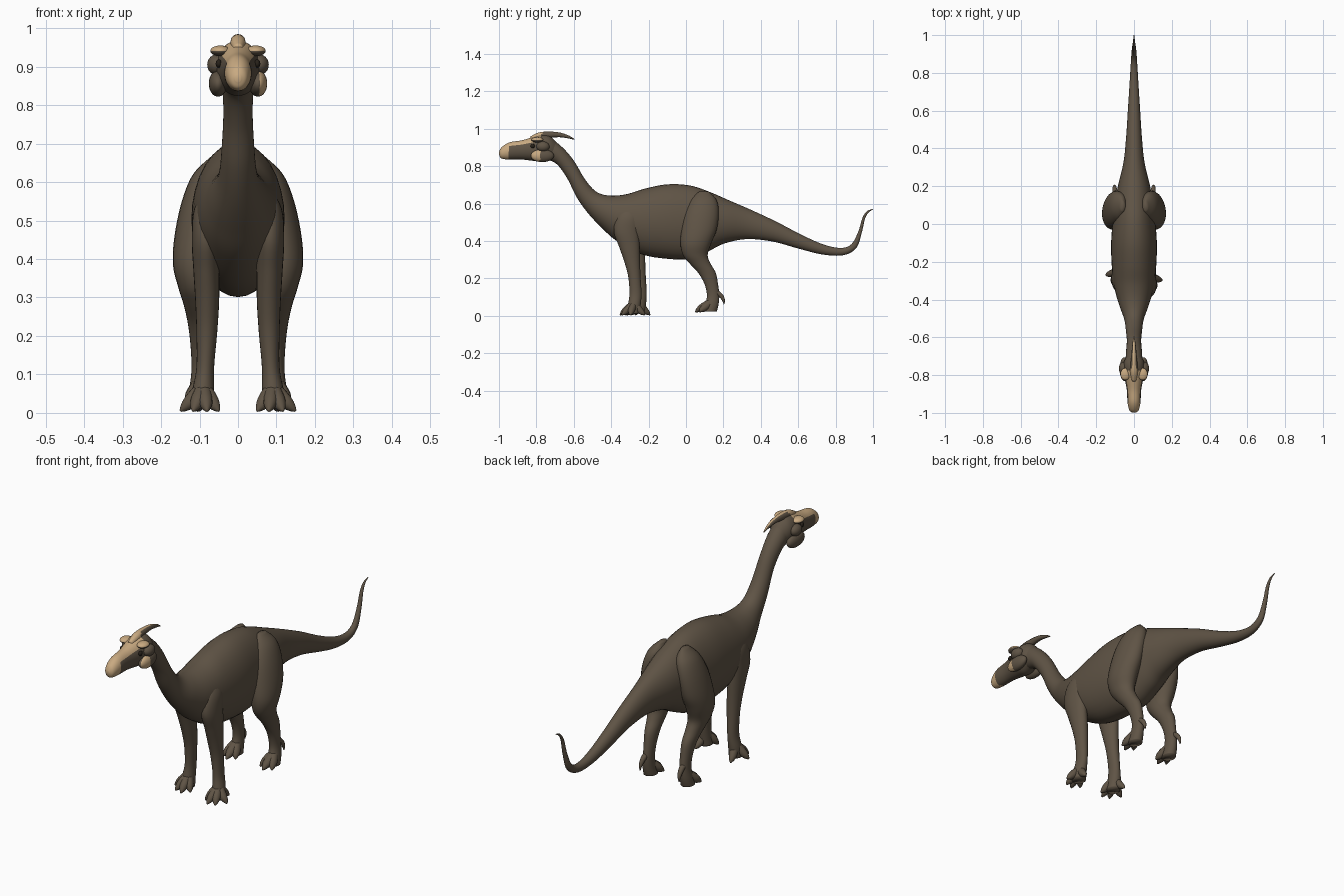
import bpy
import bmesh
import math
from mathutils import Vector

cube = bpy.data.objects.get("Cube")
if cube:
    bpy.data.objects.remove(cube, do_unlink=True)


def material(name, colour):
    mat = bpy.data.materials.new(name)
    mat.use_nodes = True
    mat.diffuse_color = (*colour, 1)
    mat.node_tree.nodes["Principled BSDF"].inputs["Base Color"].default_value = (*colour, 1)
    return mat


hide = material("brown hide", (0.115, 0.088, 0.06))
bone = material("tan bone", (0.58, 0.40, 0.22))
dark = material("dark eye", (0.02, 0.015, 0.01))


def smooth_rows(rows, steps):
    """Resample station rows with a Catmull-Rom spline."""
    result = []
    last = len(rows) - 1
    for i in range(last):
        a, b, c, d = (rows[max(0, min(last, i + k))] for k in (-1, 0, 1, 2))
        for s in range(steps):
            t = s / steps
            result.append([
                q + t / 2 * (r - p + t * (2 * p - 5 * q + 4 * r - w + t * (3 * (q - r) + w - p)))
                for p, q, r, w in zip(a, b, c, d)])
    result.append(rows[last])
    return result


def ring(centre, axis_a, axis_b, sides):
    angles = [math.tau * i / sides for i in range(sides)]
    return [centre + axis_a * math.cos(t) + axis_b * math.sin(t) for t in angles]


def spine_rings(rows, sides=32, steps=6):
    """Rows hold top y, top z, bottom y, bottom z and half width."""
    rings = []
    for ty, tz, by, bz, w in smooth_rows(rows, steps):
        top, bottom = Vector((0, ty, tz)), Vector((0, by, bz))
        rings.append(ring((top + bottom) / 2, Vector((w, 0, 0)), (top - bottom) / 2, sides))
    return rings


def leg_rings(rows, side, shift):
    """Rows hold x, y, z and the two radii of a level ring."""
    return [ring(Vector((side * x, y + shift, z)), Vector((rx, 0, 0)), Vector((0, ry, 0)), 24)
            for x, y, z, rx, ry in smooth_rows(rows, 5)]


def tube_rings(rows, sides=12, steps=4, floor=0.0):
    """Rows hold x, y, z and radius along a path."""
    rows = smooth_rows(rows, steps)
    rings = []
    for i, (x, y, z, r) in enumerate(rows):
        ahead = Vector(rows[min(i + 1, len(rows) - 1)][:3])
        along = (ahead - Vector(rows[max(i - 1, 0)][:3])).normalized()
        across = along.cross(Vector((0, 0, 1))).normalized()
        points = ring(Vector((x, y, z)), across * r, across.cross(along) * r, sides)
        for p in points:
            p.z = max(p.z, floor)
        rings.append(points)
    return rings


def finish(name, bm, rule=None, base=hide):
    """Store the mesh, shade it smooth and paint faces that meet the rule."""
    bmesh.ops.recalc_face_normals(bm, faces=bm.faces)
    for face in bm.faces:
        face.smooth = True
        if rule and rule(face.calc_center_median(), face.normal):
            face.material_index = 1
    mesh = bpy.data.meshes.new(name)
    bm.to_mesh(mesh)
    bm.free()
    mesh.materials.append(base)
    mesh.materials.append(bone)
    obj = bpy.data.objects.new(name, mesh)
    bpy.context.scene.collection.objects.link(obj)
    return obj


def loft(name, shells, rule=None):
    bm = bmesh.new()
    for rings in shells:
        loops = [[bm.verts.new(p) for p in points] for points in rings]
        for a, b in zip(loops, loops[1:]):
            for i in range(len(a)):
                bm.faces.new((a[i - 1], a[i], b[i], b[i - 1]))
        bm.faces.new(loops[0])
        bm.faces.new(loops[-1])
    return finish(name, bm, rule)


def blob(name, centre, size, rule=None, base=hide):
    bm = bmesh.new()
    bmesh.ops.create_uvsphere(bm, u_segments=32, v_segments=20, radius=1)
    for v in bm.verts:
        v.co = Vector(c + s * p for c, s, p in zip(centre, size, v.co))
    return finish(name, bm, rule, base)


# Neck, trunk and tail in one sweep
loft("body", [spine_rings([
    (-.77, .95, -.775, .85, .045), (-.72, .945, -.74, .835, .045),
    (-.66, .90, -.69, .81, .042), (-.60, .83, -.635, .735, .038),
    (-.54, .73, -.585, .635, .043), (-.48, .664, -.525, .55, .052),
    (-.41, .643, -.45, .47, .078), (-.32, .65, -.37, .40, .102),
    (-.22, .68, -.24, .33, .117), (-.10, .703, -.10, .305, .121),
    (.02, .697, .02, .305, .112), (.12, .665, .12, .345, .10),
    (.22, .622, .20, .385, .083), (.34, .57, .32, .41, .055),
    (.48, .505, .46, .398, .041), (.62, .432, .60, .36, .032),
    (.74, .38, .73, .328, .024), (.83, .363, .84, .324, .018),
    (.885, .384, .91, .362, .014), (.921, .45, .939, .442, .011),
    (.944, .525, .956, .515, .008), (.968, .56, .974, .55, .005),
    (1, .572, 1, .569, .002)])])

# Skull with a bony muzzle and crown
loft("head", [spine_rings([
    (-.999, .878, -.999, .86, .008), (-.985, .902, -.988, .842, .024),
    (-.945, .927, -.95, .836, .034), (-.88, .938, -.88, .836, .038),
    (-.82, .955, -.82, .829, .049), (-.775, .967, -.775, .824, .058),
    (-.73, .962, -.735, .834, .054), (-.69, .925, -.70, .835, .036)])],
    lambda c, n: c.y < -.945 or (c.y < -.775 and n.z > .4))

# Backswept crest spike
loft("crest", [tube_rings([
    (0, -.83, .946, .012), (0, -.785, .96, .02), (0, -.74, .967, .018),
    (0, -.68, .968, .013), (0, -.63, .957, .008), (0, -.597, .943, .002)])],
    lambda c, n: c.y < -.77 or n.z > .75)

for side, label in ((1, "left"), (-1, "right")):
    # Brow, jaw and eye
    blob(label + "_brow", (side * .046, -.795, .941), (.026, .032, .014),
         lambda c, n: n.z > -.1)
    blob(label + "_cheek", (side * .052, -.768, .856), (.024, .062, .034),
         lambda c, n: c.x > .055 and -.835 < c.y < -.78 and c.z < .885)
    blob(label + "_temple", (side * .055, -.765, .905), (.025, .035, .027))
    blob(label + "_eye", (side * .05, -.82, .908), (.008, .012, .011), base=dark)

    # Foreleg, one stepping slightly ahead
    shift = -.008 if side > 0 else .02
    loft(label + "_front_leg", [leg_rings([
        (.07, -.29, .59, .012, .03), (.08, -.30, .53, .034, .062),
        (.083, -.31, .45, .037, .068), (.082, -.295, .37, .034, .055),
        (.08, -.28, .29, .031, .042), (.081, -.268, .21, .027, .033),
        (.085, -.262, .12, .023, .032), (.09, -.268, .06, .028, .034),
        (.09, -.275, .012, .03, .034)], side, shift)])
    toes = []
    for x, y in ((.05, -.315), (.08, -.345), (.117, -.335), (.15, -.29), (.105, -.212)):
        toes.append(tube_rings([
            (side * .09, -.268 + shift, .07, .018),
            (side * (.09 + x) / 2, (y - .275) / 2 + shift, .034, .019),
            (side * (.2 * .09 + .8 * x), .8 * y - .055 + shift, .016, .013),
            (side * x, y + shift, .005, .003)]))
    loft(label + "_front_toes", toes)

    # Hind leg with a heavy thigh
    loft(label + "_hind_leg", [leg_rings([
        (.06, .095, .665, .012, .025), (.075, .095, .62, .042, .068),
        (.093, .085, .55, .053, .09), (.107, .07, .46, .058, .094),
        (.113, .052, .385, .056, .082), (.109, .05, .325, .046, .066),
        (.104, .075, .28, .037, .056), (.10, .112, .23, .03, .047),
        (.098, .135, .17, .025, .036), (.098, .145, .11, .023, .033),
        (.10, .138, .06, .027, .036), (.10, .128, .022, .03, .036)], side, 0)])
    toes = []
    for x, y in ((.066, .075), (.098, .05), (.132, .072)):
        toes.append(tube_rings([
            (side * .10, .135, .075, .02),
            (side * (.10 + x) / 2, (y + .13) / 2, .046, .021),
            (side * (.02 + .8 * x), .8 * y + .026, .032, .014),
            (side * x, y, .021, .003)], floor=.018))
    # Raised claw behind the ankle
    toes.append(tube_rings([
        (side * .10, .155, .13, .014), (side * .102, .185, .11, .012),
        (side * .104, .20, .085, .008), (side * .105, .203, .062, .002)]))
    loft(label + "_hind_toes", toes)
